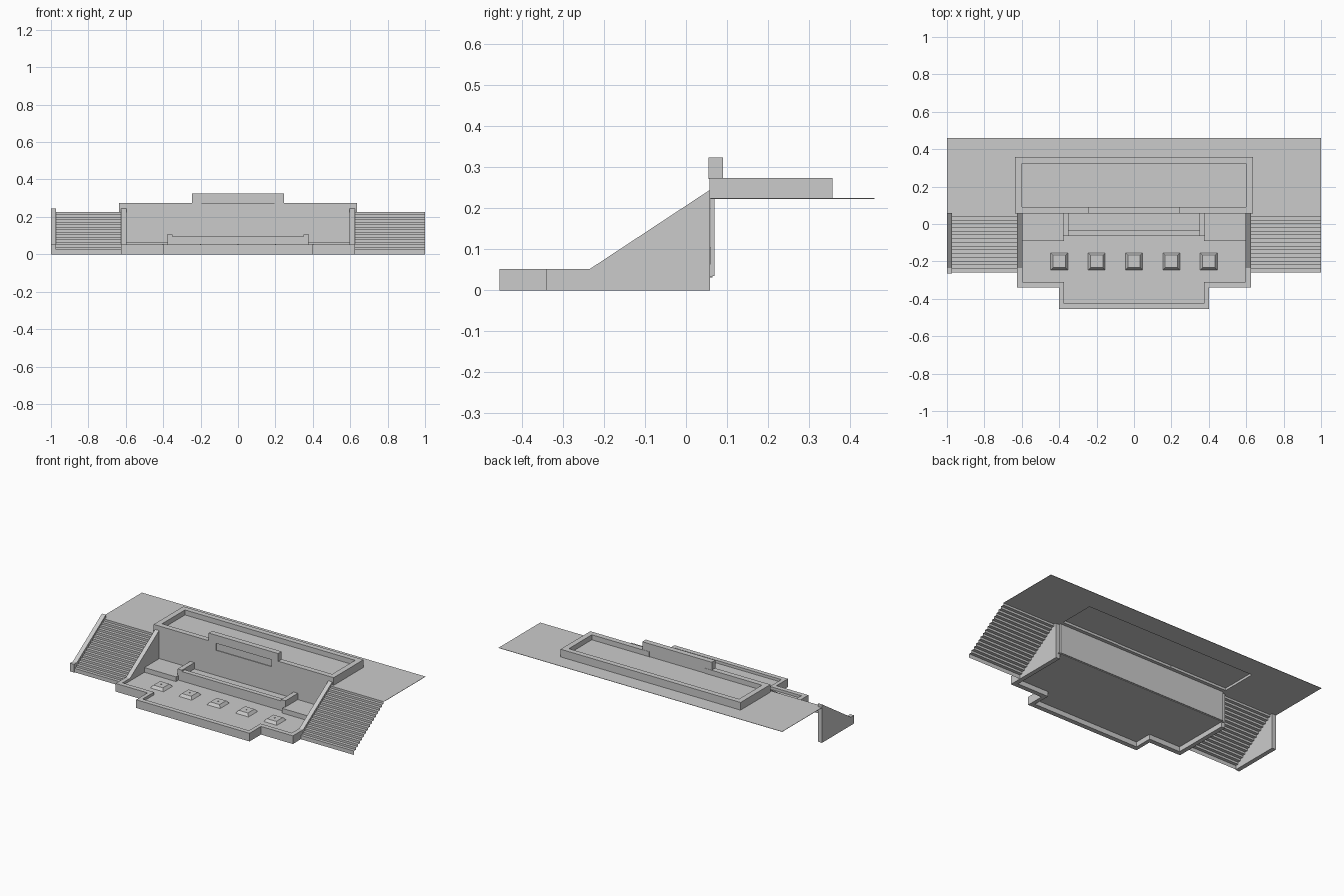
import bpy
import bmesh

cube = bpy.data.objects.get("Cube")
if cube:
    bpy.data.objects.remove(cube, do_unlink=True)

stone = bpy.data.materials.new("pale_grey_stone")
stone.use_nodes = True
GREY = (0.6, 0.6, 0.6, 1)
stone.diffuse_color = GREY
stone.node_tree.nodes["Principled BSDF"].inputs["Base Color"].default_value = GREY


def finish(name, bm):
    bmesh.ops.recalc_face_normals(bm, faces=bm.faces)
    mesh = bpy.data.meshes.new(name)
    bm.to_mesh(mesh)
    bm.free()
    mesh.materials.append(stone)
    ob = bpy.data.objects.new(name, mesh)
    bpy.context.collection.objects.link(ob)
    return ob


def add_box(bm, x, y, z):
    verts = bmesh.ops.create_cube(bm, size=1)["verts"]
    for v in verts:
        v.co = [r[0] if c < 0 else r[1] for r, c in zip((x, y, z), v.co)]


def boxes(name, parts, mirror=False):
    """Boxes given as (x, y, z) ranges, optionally repeated on the other side."""
    bm = bmesh.new()
    for x, y, z in parts:
        add_box(bm, x, y, z)
        if mirror:
            add_box(bm, (-x[1], -x[0]), y, z)
    return finish(name, bm)


def extrude_x(name, profile, x0, x1, closed=True):
    """A (y, z) profile carried along x, solid or as an open sheet."""
    bm = bmesh.new()
    a, b = [[bm.verts.new((x, y, z)) for y, z in profile] for x in (x0, x1)]
    n = len(profile)
    for i in range(n if closed else n - 1):
        j = (i + 1) % n
        bm.faces.new((a[i], a[j], b[j], b[i]))
    if closed:
        bm.faces.new(a)
        bm.faces.new(b)
    return finish(name, bm)


# Lower pool: floor, rim and rear wall
FLOOR = 0.035
RIM = (0, 0.052)
boxes("pool_floor", [
    ((-0.61, 0.61), (-0.325, 0.065), (FLOOR - 0.004, FLOOR)),
    ((-0.39, 0.39), (-0.44, -0.325), (FLOOR - 0.004, FLOOR))])
boxes("pool_front_rim", [((-0.4, 0.4), (-0.455, -0.425), RIM)])
boxes("pool_side_rims", [
    ((0.375, 0.4), (-0.425, -0.31), RIM),
    ((0.4, 0.6), (-0.34, -0.31), RIM)], mirror=True)
boxes("pool_rear_wall", [((-0.6, 0.6), (0.06, 0.07), (FLOOR, 0.225))])


# Sloping walls beside the pool and at the right end of the stairs
def slope_profile(front):
    return [(front, 0), (front, 0.052), (-0.235, 0.052),
            (0.058, 0.245), (0.058, 0)]


extrude_x("pool_left_wall", slope_profile(-0.34), 0.597, 0.625)
extrude_x("pool_right_wall", slope_profile(-0.34), -0.625, -0.597)
extrude_x("stair_end_wall", slope_profile(-0.265), -1, -0.972)

# Two open-backed stairs
STEPS = 16
START, END = -0.26, 0.06
steps = [(START, 0)]
for i in range(STEPS):
    z = 0.025 + 0.2 * i / (STEPS - 1)
    for k in (i, i + 1):
        steps.append((START + (END - START) * k / STEPS, z))
extrude_x("left_stairs", steps, 0.625, 1, closed=False)
extrude_x("right_stairs", steps, -0.972, -0.625, closed=False)

# Ledges and the raised trough against the rear wall
boxes("side_ledges", [((0.375, 0.597), (-0.09, 0.06), (FLOOR, 0.065))], mirror=True)
boxes("trough_ends", [((0.35, 0.38), (-0.065, 0.06), (FLOOR, 0.105))], mirror=True)
boxes("trough_body", [
    ((-0.35, 0.35), (-0.065, -0.035), (FLOOR, 0.096)),
    ((-0.35, 0.35), (-0.035, 0.06), (FLOOR, 0.065))])

# Five tapered fountain blocks with nozzles
for i in range(5):
    x = -0.4 + 0.2 * i
    bm = bmesh.new()
    add_box(bm, (x - 0.046, x + 0.046), (-0.246, -0.154), (FLOOR, 0.052))
    for v in bm.verts:
        if v.co.z > 0.05:
            v.co.x = x + (v.co.x - x) * 0.72
            v.co.y = -0.2 + (v.co.y + 0.2) * 0.72
    add_box(bm, (x - 0.003, x + 0.003), (-0.203, -0.197), (0.05, 0.055))
    finish(f"fountain_block_{i + 1}", bm)

# Terrace around the upper basin
TERRACE = (0.223, 0.225)
boxes("terrace", [
    ((-1, -0.62), (0.06, 0.46), TERRACE),
    ((0.62, 1), (0.06, 0.46), TERRACE),
    ((-0.62, 0.62), (0.345, 0.46), TERRACE)])

# Upper basin: walls, raised floor, and a spillway under the parapet
WALL = (0.223, 0.274)
boxes("upper_basin_end_walls", [
    ((0.6, 0.635), (0.057, 0.357), WALL),
    ((0.195, 0.6), (0.057, 0.092), WALL)], mirror=True)
boxes("upper_basin_back_wall", [((-0.6, 0.6), (0.323, 0.357), WALL)])
boxes("upper_basin_floor", [((-0.6, 0.6), (0.09, 0.325), (0.238, 0.242))])
boxes("spillway_back", [((-0.195, 0.195), (0.064, 0.09), (0.223, 0.272))])
boxes("parapet", [((-0.245, 0.245), (0.055, 0.09), (0.272, 0.324))])
